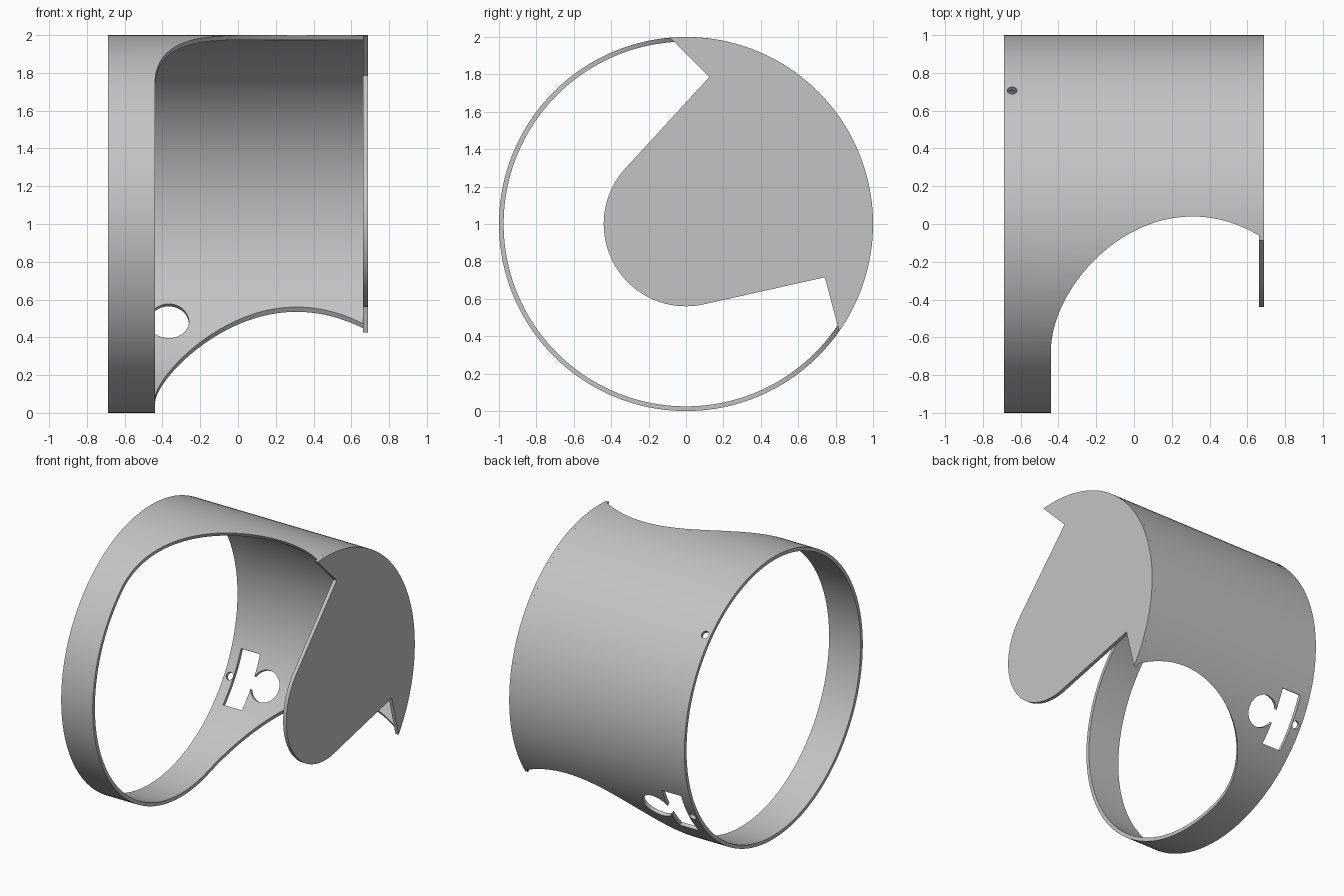
import bpy, bmesh
from math import cos, sin, radians
from mathutils import Vector, Matrix

cube = bpy.data.objects.get("Cube")
if cube:
    bpy.data.objects.remove(cube, do_unlink=True)

grey = bpy.data.materials.new("plain grey")
grey.use_nodes = True
colour = (0.55, 0.55, 0.55, 1)
grey.diffuse_color = colour
grey.node_tree.nodes["Principled BSDF"].inputs["Base Color"].default_value = colour

X = Vector((1, 0, 0))
AXIS = Vector((0, 0, 1))          # the tube runs along x through this point
START, PLATE, END = -0.687, 0.662, 0.687
OPEN = 210                        # direction the side opening faces


def radial(a):
    return Vector((0, cos(radians(a)), sin(radians(a))))


def arc(r, a0, a1, n, cx=0, cy=0):
    steps = [radians(a0 + (a1 - a0) * i / n) for i in range(n + 1)]
    return [(cx + r * cos(t), cy + r * sin(t)) for t in steps]


def prism(name, points, depth, u, v, origin):
    """Extrude a flat outline, drawn along u and v, by depth along u x v."""
    w = u.cross(v)
    frame = Matrix((u, v, w)).transposed()
    bm = bmesh.new()
    base = bm.faces.new([bm.verts.new(origin + frame @ Vector((a, b, 0))) for a, b in points])
    top = bmesh.ops.extrude_face_region(bm, geom=[base])["geom"]
    verts = [g for g in top if isinstance(g, bmesh.types.BMVert)]
    bmesh.ops.translate(bm, verts=verts, vec=w * depth)
    bmesh.ops.recalc_face_normals(bm, faces=bm.faces)
    mesh = bpy.data.meshes.new(name)
    bm.to_mesh(mesh)
    bm.free()
    mesh.materials.append(grey)
    obj = bpy.data.objects.new(name, mesh)
    bpy.context.collection.objects.link(obj)
    return obj


def along_x(name, points, x0, x1):
    return prism(name, points, x1 - x0, radial(0), radial(90), AXIS + X * x0)


def through_wall(name, points, x, angle):
    r = radial(angle)
    return prism(name, points, 1, X, r.cross(X), AXIS + X * x + r * 0.5)


def activate(obj):
    bpy.ops.object.select_all(action="DESELECT")
    obj.select_set(True)
    bpy.context.view_layer.objects.active = obj


def cut(obj, cutter):
    cutter.hide_render = True
    mod = obj.modifiers.new("cut", "BOOLEAN")
    mod.operation = "DIFFERENCE"
    mod.solver = "EXACT"
    mod.object = cutter
    activate(obj)
    bpy.ops.object.modifier_apply(modifier=mod.name)
    bpy.data.objects.remove(cutter, do_unlink=True)


# Tube wall
tube = along_x("tube_shell", arc(1, 0, 360, 160)[:-1], START, PLATE)
cut(tube, along_x("bore", arc(0.975, 0, 360, 160)[:-1], -1, 1))

# Large rounded opening in the side
outline = arc(0.75, 180, 360, 72, 0.31, 0.216) + [(1.06, 2), (-0.44, 2)]
facing = radial(OPEN)
cut(tube, prism("opening", outline, 4, X, facing, AXIS - X.cross(facing) * 2))

# Round port, slot and two screw holes
cut(tube, through_wall("round_port", arc(0.107, 0, 360, 48)[:-1], -0.367, -32))
slot = [(-0.075, -0.19), (0.075, -0.19), (0.075, 0.19), (-0.075, 0.19)]
cut(tube, through_wall("slot", slot, -0.54, -32))
for angle in (-32, 45):
    cut(tube, through_wall("screw_hole", arc(0.026, 0, 360, 24)[:-1], -0.645, angle))

# End plate with a tapering rounded tab
back = OPEN - 180
corner = [(0.795 * cos(radians(back + s)), 0.795 * sin(radians(back + s))) for s in (51, -51)]
shape = arc(1, back - 65, back + 65, 58) + corner[:1]
shape += arc(0.44, OPEN - 72.5, OPEN + 72.5, 48) + corner[1:]
plate = along_x("end_plate", shape, PLATE, END)

for part in (tube, plate):
    activate(part)
    bpy.ops.object.shade_smooth_by_angle(angle=radians(30))
